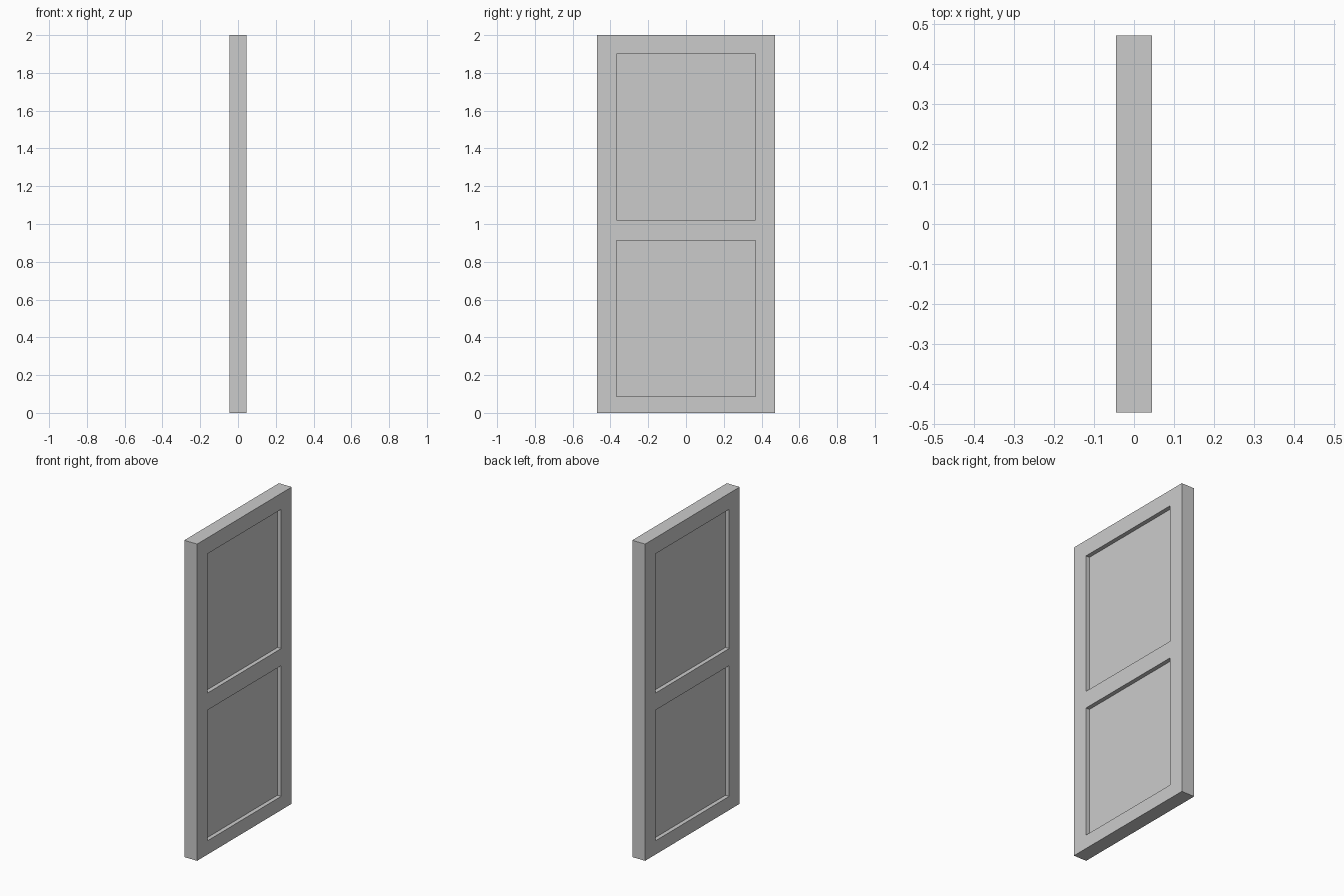
import bpy, bmesh
from mathutils import Vector

if "Cube" in bpy.data.objects:
    bpy.data.objects.remove(bpy.data.objects["Cube"])

HALF_T, HALF_W, HEIGHT = 0.045, 0.472, 2.0   # slab half thickness, half width, height
PANEL_Y = 0.367                              # half width of both panels
PANELS = [(0.087, 0.912), (1.02, 1.899)]     # panel z ranges
RECESS = 0.026                               # panel depth on each face

# Door slab
bm = bmesh.new()
bmesh.ops.create_cube(bm, size=1)
bmesh.ops.scale(bm, vec=(2 * HALF_T, 2 * HALF_W, HEIGHT), verts=bm.verts)
bmesh.ops.translate(bm, vec=(0, 0, HEIGHT / 2), verts=bm.verts)


def cut(point, normal):
    geom = bm.verts[:] + bm.edges[:] + bm.faces[:]
    bmesh.ops.bisect_plane(bm, geom=geom, plane_co=point, plane_no=normal)


# Stile and rail lines
for y in (-PANEL_Y, PANEL_Y):
    cut((0, y, 0), (0, 1, 0))
for z in (z for pair in PANELS for z in pair):
    cut((0, 0, z), (0, 0, 1))


def is_panel(face):
    c = face.calc_center_median()
    return (abs(face.normal.x) > 0.9 and abs(c.y) < PANEL_Y
            and any(lo < c.z < hi for lo, hi in PANELS))


# Recessed panels on both faces
bm.normal_update()
fields = [f for f in bm.faces if is_panel(f)]
normals = [f.normal.copy() for f in fields]
for field, normal in zip(fields, normals):
    new = bmesh.ops.extrude_discrete_faces(bm, faces=[field])["faces"]
    inner = max(new, key=lambda f: f.calc_area())
    bmesh.ops.translate(bm, vec=Vector(normal) * -RECESS, verts=inner.verts[:])

bmesh.ops.recalc_face_normals(bm, faces=bm.faces[:])
mesh = bpy.data.meshes.new("door_panel")
bm.to_mesh(mesh)
bm.free()
bpy.context.collection.objects.link(bpy.data.objects.new("door_panel", mesh))
